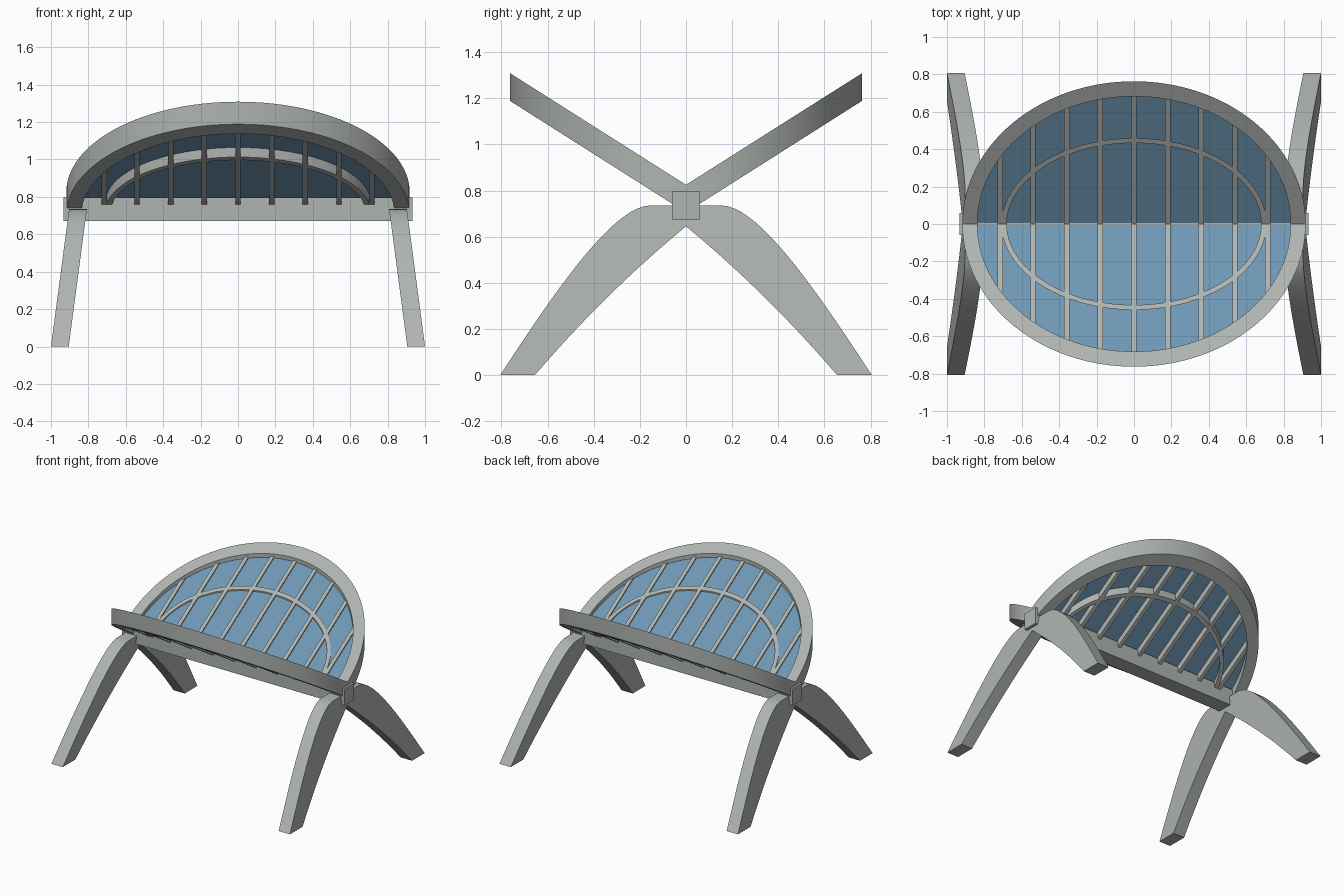
import bpy, bmesh, math

if "Cube" in bpy.data.objects:
    bpy.data.objects.remove(bpy.data.objects["Cube"])

SLOPE = 0.634  # rise of each roof wing per unit of depth


def material(name, color):
    m = bpy.data.materials.new(name)
    m.diffuse_color = (*color, 1)
    m.use_nodes = True
    m.node_tree.nodes["Principled BSDF"].inputs["Base Color"].default_value = m.diffuse_color
    return m


STEEL = material("pale grey steel", (0.43, 0.46, 0.44))
GLASS = material("blue glass", (0.16, 0.31, 0.46))


def loft(name, lower, upper, mat, smooth=False):
    """Closed solid between two matching outlines."""
    bm = bmesh.new()
    a = [bm.verts.new(p) for p in lower]
    b = [bm.verts.new(p) for p in upper]
    n = len(a)
    bm.faces.new(a[::-1])
    bm.faces.new(b)
    for i in range(n):
        j = (i + 1) % n
        bm.faces.new((a[i], a[j], b[j], b[i]))
    bmesh.ops.recalc_face_normals(bm, faces=bm.faces)
    me = bpy.data.meshes.new(name)
    bm.to_mesh(me)
    bm.free()
    me.materials.append(mat)
    ob = bpy.data.objects.new(name, me)
    bpy.context.collection.objects.link(ob)
    if smooth:
        bpy.ops.object.select_all(action='DESELECT')
        bpy.context.view_layer.objects.active = ob
        ob.select_set(True)
        bpy.ops.object.shade_smooth_by_angle(angle=math.radians(30))
    return ob


def wing_part(name, plan, z0, z1, side, mat, smooth=False):
    """Extrude a plan outline vertically between two sloping planes."""
    return loft(name,
                [(x, side * y, z0 + SLOPE * y) for x, y in plan],
                [(x, side * y, z1 + SLOPE * y) for x, y in plan], mat, smooth)


def arc(a, b, n=64):
    return [(a * math.cos(math.pi * i / n), b * math.sin(math.pi * i / n))
            for i in range(n + 1)]


def half_ring(a0, b0, a1, b1):
    return arc(a0, b0) + arc(a1, b1)[::-1]


# two raised half-oval roof wings
for side, tag in ((-1, "front"), (1, "back")):
    wing_part(tag + "_rim", half_ring(0.918, 0.763, 0.838, 0.682),
              0.705, 0.825, side, STEEL, True)
    wing_part(tag + "_glass", arc(0.845, 0.689), 0.773, 0.795, side, GLASS)
    wing_part(tag + "_inner_hoop", half_ring(0.708, 0.459, 0.68, 0.433),
              0.722, 0.805, side, STEEL, True)
    # glazing bars
    for i, x in enumerate((-0.715, -0.54, -0.36, -0.18, 0, 0.18, 0.36, 0.54, 0.715)):
        end = 0.69 * math.sqrt(1 - (x / 0.845) ** 2)
        w = 0.014
        wing_part(f"{tag}_bar_{i + 1}", [(x - w, 0), (x + w, 0), (x + w, end), (x - w, end)],
                  0.722, 0.805, side, STEEL)

# central ridge beam
sq = [(-0.058, 0.672), (0.058, 0.672), (0.058, 0.798), (-0.058, 0.798)]
loft("ridge_beam", [(-0.933, y, z) for y, z in sq], [(0.933, y, z) for y, z in sq], STEEL)


# curved splayed legs
def bezier(p, n=20):
    pts = []
    for i in range(n + 1):
        t = i / n
        c = ((1 - t) ** 3, 3 * t * (1 - t) ** 2, 3 * t * t * (1 - t), t ** 3)
        pts.append(tuple(sum(k * q[d] for k, q in zip(c, p)) for d in (0, 1)))
    return pts


outer = bezier([(0.806, 0), (0.62, 0.28), (0.33, 0.735), (0.155, 0.735)])
inner = bezier([(0, 0.645), (0.235, 0.45), (0.44, 0.25), (0.655, 0)])
profile = outer + [(0, 0.735)] + inner
for sx, lr in ((-1, "left"), (1, "right")):
    for sy, fb in ((-1, "front"), (1, "back")):
        sides = [[(sx * (x - 0.132 * z), sy * y, z) for y, z in profile]
                 for x in (0.905, 1.0)]
        loft(f"{fb}_{lr}_leg", sides[0], sides[1], STEEL, True)
